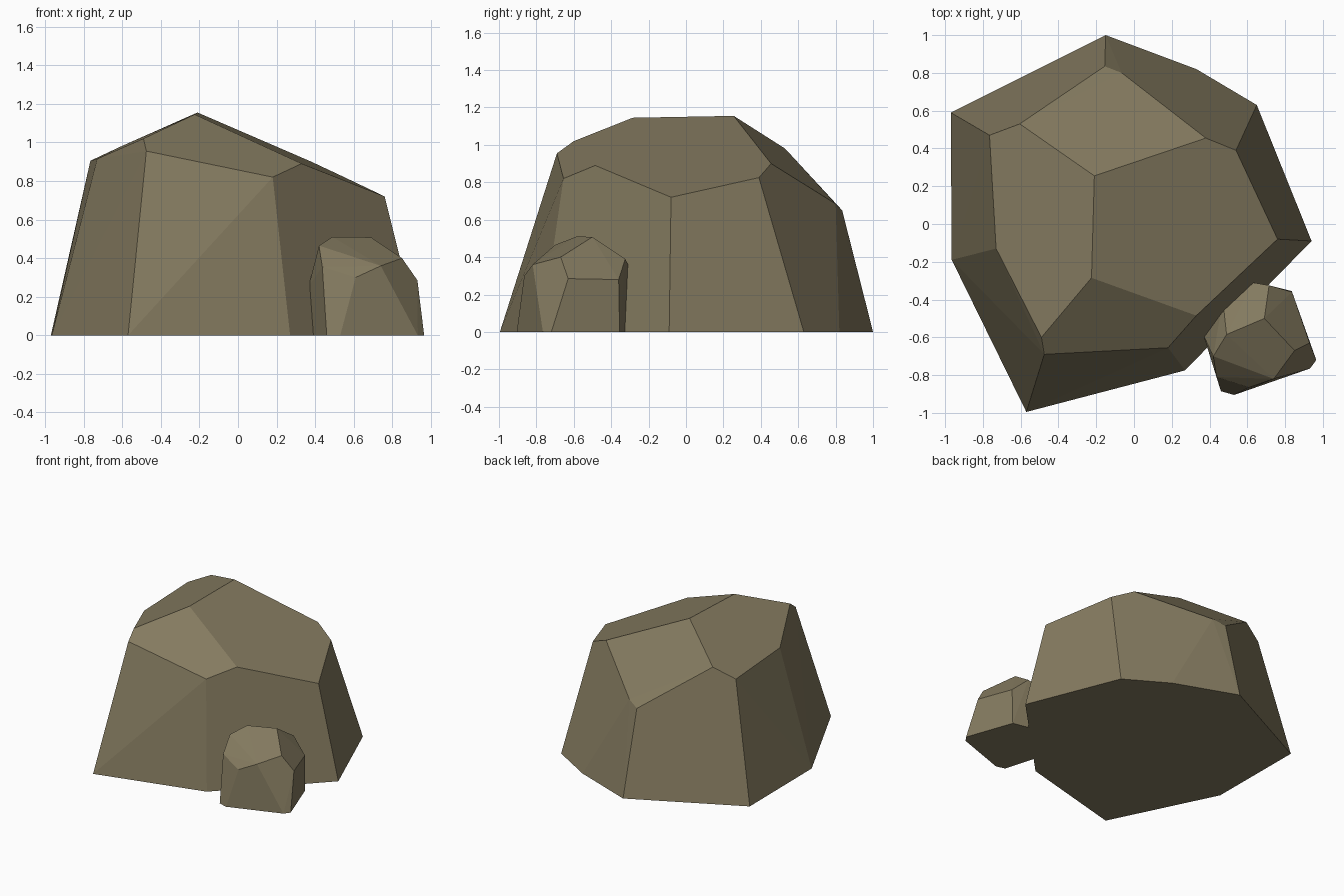
import bpy, bmesh, math

if "Cube" in bpy.data.objects:
    bpy.data.objects.remove(bpy.data.objects["Cube"])

# One flat stone colour
stone = bpy.data.materials.new("brown_stone")
stone.diffuse_color = (0.23, 0.195, 0.115, 1)
stone.use_nodes = True
stone.node_tree.nodes["Principled BSDF"].inputs["Base Color"].default_value = stone.diffuse_color


def rock(name, base, upper):
    """Faceted boulder: convex hull of a ground outline and its upper corners."""
    bm = bmesh.new()
    for x, y in base:
        bm.verts.new((x, y, 0))
    for p in upper:
        bm.verts.new(p)
    res = bmesh.ops.convex_hull(bm, input=bm.verts[:])
    loose = [v for v in bm.verts if not v.link_faces]
    bmesh.ops.delete(bm, geom=loose, context='VERTS')
    # merge nearly coplanar triangles into broad flat facets
    bmesh.ops.dissolve_limit(bm, angle_limit=math.radians(3),
                             verts=bm.verts[:], edges=bm.edges[:])
    bmesh.ops.recalc_face_normals(bm, faces=bm.faces[:])
    me = bpy.data.meshes.new(name)
    bm.to_mesh(me)
    bm.free()
    me.materials.append(stone)
    ob = bpy.data.objects.new(name, me)
    bpy.context.collection.objects.link(ob)
    return ob


# Large boulder
rock("large_boulder",
     [(-.15, 1), (-.97, .59), (-.965, -.19), (-.57, -.995),
      (.27, -.775), (.94, -.09), (.65, .63), (.33, .82)],
     [(-.155, .835, .65), (-.065, .80, .685), (-.765, .47, .905),
      (-.605, .53, .98), (-.73, -.13, .915), (-.49, -.60, 1.02),
      (-.475, -.69, .955), (.18, -.655, .82), (.33, -.485, .89),
      (.76, -.08, .72), (.54, .39, .825), (.38, .455, .90),
      (-.21, .255, 1.155), (-.225, -.285, 1.145)])

# Small stone leaning into the boulder (its back is buried inside it)
rock("small_stone",
     [(.37, -.58), (.46, -.885), (.53, -.905), (.932, -.765), (.965, -.72),
      (.835, -.355), (.63, -.31), (.45, -.40)],
     [(.365, -.58, .25), (.42, -.70, .465), (.437, -.81, .355),
      (.61, -.865, .30), (.74, -.82, .36), (.85, -.67, .40),
      (.93, -.63, .285), (.837, -.36, .28), (.715, -.325, .39),
      (.63, -.31, .36), (.69, -.50, .508), (.49, -.585, .51),
      (.47, -.40, .37)])
